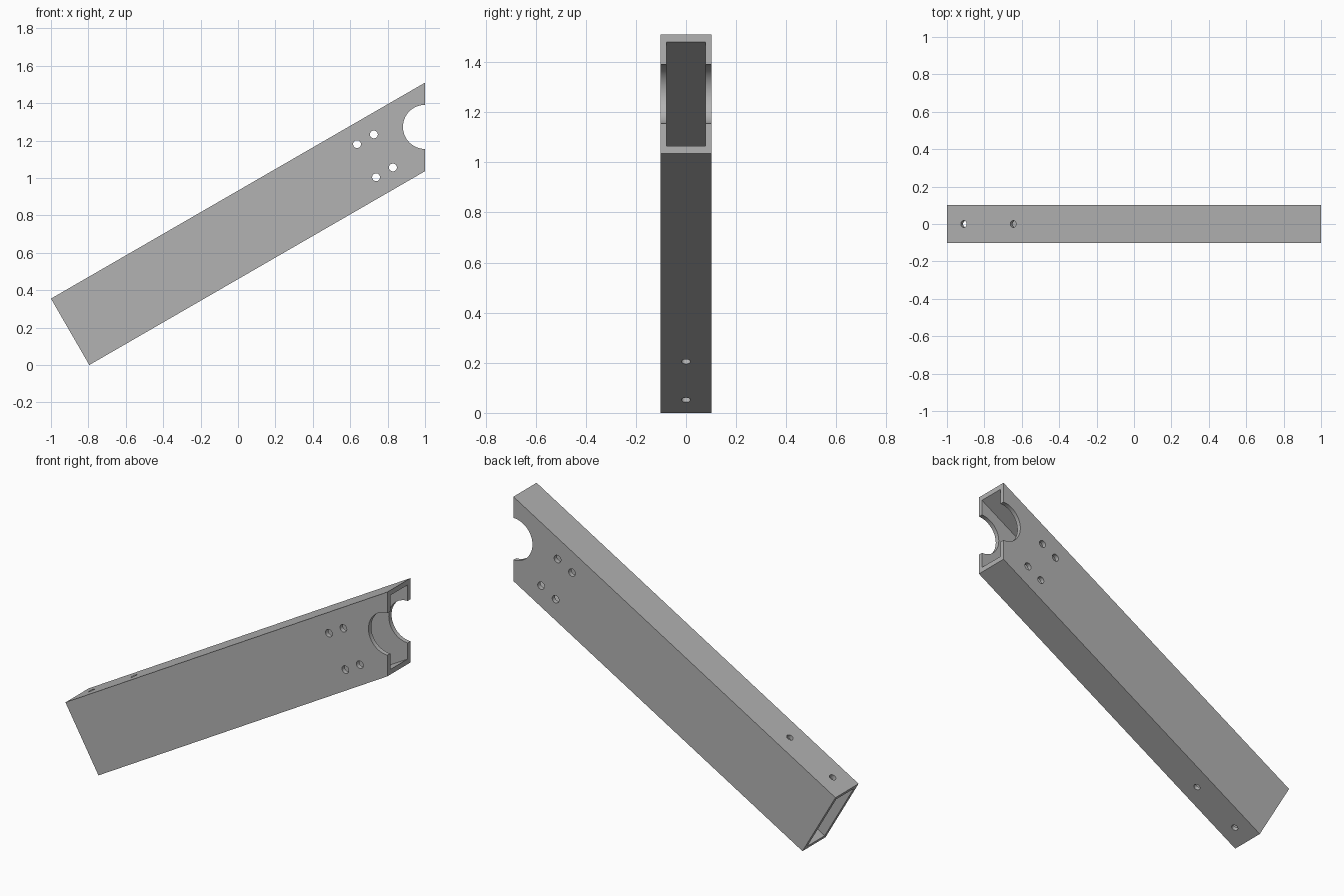
import bpy
import bmesh
from math import radians, sin, cos
from mathutils import Vector, Matrix

cube = bpy.data.objects.get("Cube")
if cube:
    bpy.data.objects.remove(cube, do_unlink=True)

TILT = radians(30)
DEPTH, HEIGHT, WALL = 0.205, 0.41, 0.025
along = Vector((cos(TILT), 0, sin(TILT)))
across = Vector((-sin(TILT), 0, cos(TILT)))
start = Vector((-1 + HEIGHT * sin(TILT), 0, 0))  # lower corner of the square end


def point(u, v):
    """Position u along the tube and v above its lower face."""
    return start + along * u + across * v


def make_object(name, bm):
    bmesh.ops.recalc_face_normals(bm, faces=bm.faces)
    mesh = bpy.data.meshes.new(name)
    bm.to_mesh(mesh)
    bm.free()
    obj = bpy.data.objects.new(name, mesh)
    bpy.context.collection.objects.link(obj)
    return obj


def prism(name, outline, depth):
    """Extrude a side outline along y, centred on y = 0."""
    bm = bmesh.new()
    face = bm.faces.new([bm.verts.new((p.x, -depth / 2, p.z)) for p in outline])
    moved = bmesh.ops.extrude_face_region(bm, geom=[face])["geom"]
    verts = [g for g in moved if isinstance(g, bmesh.types.BMVert)]
    bmesh.ops.translate(bm, verts=verts, vec=(0, depth, 0))
    return make_object(name, bm)


def rod(name, centre, axis, radius, length, sides=32):
    bm = bmesh.new()
    turn = Vector((0, 0, 1)).rotation_difference(axis).to_matrix().to_4x4()
    bmesh.ops.create_cone(bm, cap_ends=True, segments=sides, radius1=radius,
                          radius2=radius, depth=length,
                          matrix=Matrix.Translation(centre) @ turn)
    return make_object(name, bm)


def cut(target, cutter):
    cutter.hide_render = True
    mod = target.modifiers.new("cut", 'BOOLEAN')
    mod.operation, mod.solver, mod.object = 'DIFFERENCE', 'EXACT', cutter
    bpy.context.view_layer.objects.active = target
    bpy.ops.object.modifier_apply(modifier=mod.name)
    bpy.data.objects.remove(cutter, do_unlink=True)


def at_x(v, x):
    """Point on the line v above the lower face, at the given x."""
    p = point(0, v)
    return p + along * ((x - p.x) / along.x)


# Tube body: square lower end, upper end cut upright
tube = prism("box_tube", [point(0, 0), at_x(0, 1), at_x(HEIGHT, 1), point(0, HEIGHT)], DEPTH)

# Hollow running right through both ends
low, high = WALL, HEIGHT - WALL
cut(tube, prism("hollow_cutter", [point(-0.1, low), at_x(low, 1.1),
                                  at_x(high, 1.1), point(-0.1, high)], DEPTH - 2 * WALL))

# Half-round notch in the upper end
y_axis = Vector((0, 1, 0))
cut(tube, rod("notch_cutter", at_x(HEIGHT / 2, 1), y_axis, 0.118, 1, 64))

# Four bolt holes through the broad sides
for du in (-0.052, 0.052):
    for dv in (-0.102, 0.102):
        cut(tube, rod("bolt_cutter", point(1.882 + du, HEIGHT / 2 + dv), y_axis, 0.021, 1))

# Two pin holes through the narrow sides
for u in (0.103, 0.409):
    cut(tube, rod("pin_cutter", point(u, HEIGHT / 2), across, 0.018, 1))

# Grey metal
grey = bpy.data.materials.new("grey_metal")
grey.use_nodes = True
colour = (0.45, 0.45, 0.45, 1)
grey.diffuse_color = colour
grey.node_tree.nodes["Principled BSDF"].inputs["Base Color"].default_value = colour
tube.data.materials.clear()
tube.data.materials.append(grey)
for poly in tube.data.polygons:
    poly.material_index = 0

bpy.ops.object.select_all(action='DESELECT')
tube.select_set(True)
bpy.context.view_layer.objects.active = tube
bpy.ops.object.shade_smooth_by_angle(angle=radians(30))
